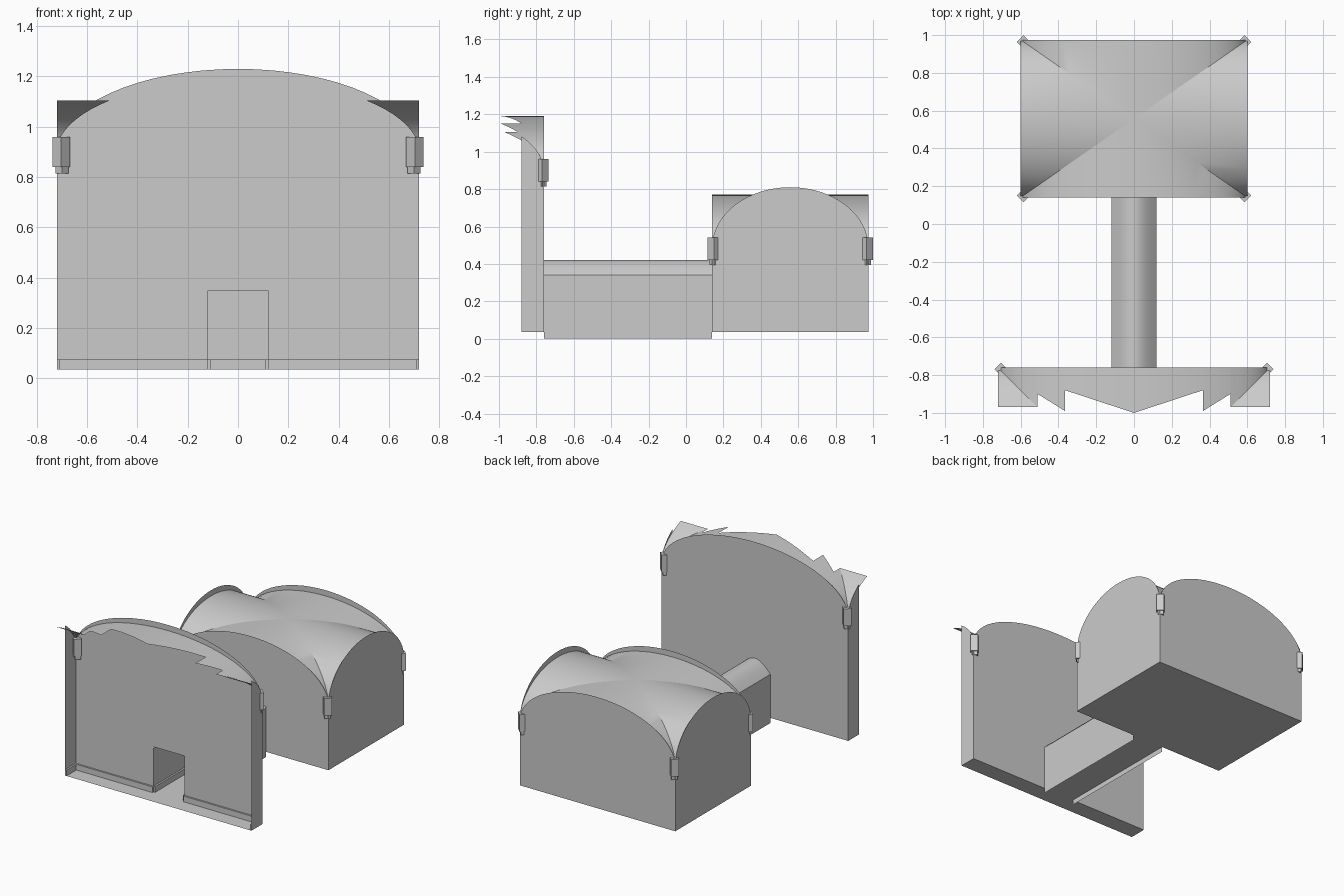
import bpy, bmesh
from math import sin, cos, pi, sqrt, radians

if "Cube" in bpy.data.objects:
    bpy.data.objects.remove(bpy.data.objects["Cube"])

FLOOR = 0.035
DOOR_W, DOOR_H = 0.12, 0.35
N = 32


def mesh(name, polys, smooth=False):
    """Make an object from a list of polygons given as 3D points."""
    bm = bmesh.new()
    for p in polys:
        bm.faces.new([bm.verts.new(c) for c in p])
    bmesh.ops.remove_doubles(bm, verts=bm.verts, dist=1e-5)
    bmesh.ops.triangulate(bm, faces=[f for f in bm.faces if len(f.verts) > 4])
    me = bpy.data.meshes.new(name)
    bm.to_mesh(me)
    bm.free()
    ob = bpy.data.objects.new(name, me)
    bpy.context.collection.objects.link(ob)
    if smooth:
        bpy.ops.object.select_all(action='DESELECT')
        bpy.context.view_layer.objects.active = ob
        ob.select_set(True)
        bpy.ops.object.shade_smooth_by_angle(angle=radians(30))
    return ob


def box(name, c, size, rot=0):
    bpy.ops.mesh.primitive_cube_add(size=1, location=c, rotation=(0, 0, rot))
    ob = bpy.context.object
    ob.name = name
    ob.scale = size
    return ob


def arch(t, spring, rise):
    return spring + rise * sqrt(max(0, 1 - t * t))


def arch_wall(name, half, spring, rise, place, door=False):
    """Flat wall with an elliptical top; place maps (s, z) to 3D."""
    pts = [(-half, FLOOR)]
    if door:
        pts += [(-DOOR_W, FLOOR), (-DOOR_W, DOOR_H), (DOOR_W, DOOR_H), (DOOR_W, FLOOR)]
    pts += [(half, FLOOR)]
    for i in range(N + 1):
        a = pi * i / N
        pts.append((half * cos(a), spring + rise * sin(a)))
    return mesh(name, [[place(s, z) for s, z in pts]])


# ---------- Vaulted room ----------
HX, Y0, Y1 = 0.6, 0.14, 0.975
YC, HY = (Y0 + Y1) / 2, (Y1 - Y0) / 2
SP, WALL_RISE, VAULT_RISE = 0.49, 0.32, 0.28

arch_wall("room_front_wall", HX, SP, WALL_RISE, lambda s, z: (s, Y0, z), True)
arch_wall("room_back_wall", HX, SP, WALL_RISE, lambda s, z: (s, Y1, z))
for side, n in ((-1, "left"), (1, "right")):
    arch_wall(f"room_{n}_wall", HY, SP, WALL_RISE,
              lambda s, z: (side * HX, YC + s, z))
mesh("room_floor", [[(-HX, Y0, FLOOR), (HX, Y0, FLOOR), (HX, Y1, FLOOR), (-HX, Y1, FLOOR)]])

# Groin vault: four bays of strips, each running from a wall to the diagonals
ts = [-cos(pi * i / N) for i in range(N + 1)]
polys = []
for sgn in (-1, 1):
    for a, b in zip(ts, ts[1:]):
        za, zb = arch(a, SP, VAULT_RISE), arch(b, SP, VAULT_RISE)
        q = [(a, 1, za), (b, 1, zb), (b, abs(b), zb), (a, abs(a), za)]
        if abs(a) > 0.9999:
            q.pop(3)
        elif abs(b) > 0.9999:
            q.pop(2)
        polys.append([(u * HX, YC + sgn * v * HY, z) for u, v, z in q])
        polys.append([(sgn * v * HX, YC + u * HY, z) for u, v, z in q])
mesh("room_vault", polys, True)

# ---------- Broken front hall ----------
HW, FY, CUT = 0.72, -0.76, -0.88
FSP = 0.90
FWR, FVR = 0.33, 0.29
FC = FY - HW
arch_wall("hall_wall", HW, FSP, FWR, lambda s, z: (s, FY, z), True)
mesh("hall_floor", [[(-HW, CUT, FLOOR), (HW, CUT, FLOOR), (HW, FY, FLOOR), (-HW, FY, FLOOR)]])
for side, n in ((-1, "left"), (1, "right")):
    top = [FY + (CUT - FY) * (i / 16) ** 2 for i in range(17)]
    pts = [(CUT, FLOOR), (FY, FLOOR)] + [(y, arch((y - FC) / HW, FSP, FWR)) for y in top]
    mesh(f"hall_{n}_wall", [[(side * HW, y, z) for y, z in pts]])

# Vault fragment: centre bay with jagged edge, side bays with straight edge
polys = []
jag = [((0.72, -0.76), (0.51, -0.97)), ((0.51, -0.90), (0.365, -0.99)),
       ((0.365, -0.88), (0.0, -1.0))]
for side in (-1, 1):
    for (xa, ya), (xb, yb) in jag:
        prev = None
        for i in range(11):
            t = (i / 10) ** 2 if xa == HW else i / 10
            x, y = xa + (xb - xa) * t, ya + (yb - ya) * t
            z = arch(x / HW, FSP, FVR)
            cur = [(side * x, FY, z), (side * x, y, z)]
            if prev:
                polys.append([prev[0], cur[0], cur[1]] + ([prev[1]] if prev[0] != prev[1] else []))
            prev = cur
    prev = None
    for i in range(11):
        d = 0.21 * (i / 10) ** 2
        z = arch(1 - d / HW, FSP, FVR)
        cur = [(side * HW, FY - d, z), (side * (HW - d), FY - d, z)]
        if prev:
            polys.append([prev[0], cur[0], cur[1]] + ([prev[1]] if i > 1 else []))
        prev = cur
mesh("hall_broken_vault", polys, True)

# ---------- Corridor ----------
for side, n in ((-1, "left"), (1, "right")):
    x = side * DOOR_W
    mesh(f"corridor_{n}_wall", [[(x, FY, 0), (x, Y0, 0), (x, Y0, 0.34), (x, FY, 0.34)]])
mesh("corridor_floor", [[(-DOOR_W, FY, FLOOR), (DOOR_W, FY, FLOOR),
                         (DOOR_W, Y0, FLOOR), (-DOOR_W, Y0, FLOOR)]])
prof = [(DOOR_W * s, 0.34 + 0.08 * cos(pi / 2 * s)) for s in [i / 8 - 1 for i in range(17)]]
mesh("corridor_vault", [[(a[0], FY, a[1]), (b[0], FY, b[1]), (b[0], Y0, b[1]), (a[0], Y0, a[1])]
                        for a, b in zip(prof, prof[1:])], True)

# ---------- Skirting boards ----------
SH, SD = 0.04, 0.012
SZ = FLOOR + SH / 2
for side in (-1, 1):
    e = side * (1 - 0)
    box("hall_skirting", (e * (HW + DOOR_W) / 2, FY - SD / 2, SZ), (HW - DOOR_W, SD, SH))
    box("hall_side_skirting", (e * (HW - SD / 2), (FY + CUT) / 2, SZ), (SD, FY - CUT, SH))
    box("corridor_skirting", (e * (DOOR_W - SD / 2), (FY + Y0) / 2, SZ), (SD, Y0 - FY, SH))
    box("room_front_skirting", (e * (HX + DOOR_W) / 2, Y0 + SD / 2, SZ), (HX - DOOR_W, SD, SH))
    box("room_side_skirting", (e * (HX - SD / 2), YC, SZ), (SD, 2 * HY, SH))
box("room_back_skirting", (0, Y1 - SD / 2, SZ), (2 * HX, SD, SH))

# ---------- Corner corbels under the vault springing ----------
def corbel(x, y, top):
    box("corbel", (x, y, top - 0.06), (0.05, 0.05, 0.12), pi / 4)
    box("corbel_foot", (x * 0.995, y, top - 0.13), (0.036, 0.036, 0.03), pi / 4)


for side in (-1, 1):
    corbel(side * 0.703, -0.77, 0.96)
    corbel(side * 0.585, 0.15, 0.54)
    corbel(side * 0.585, 0.964, 0.54)
